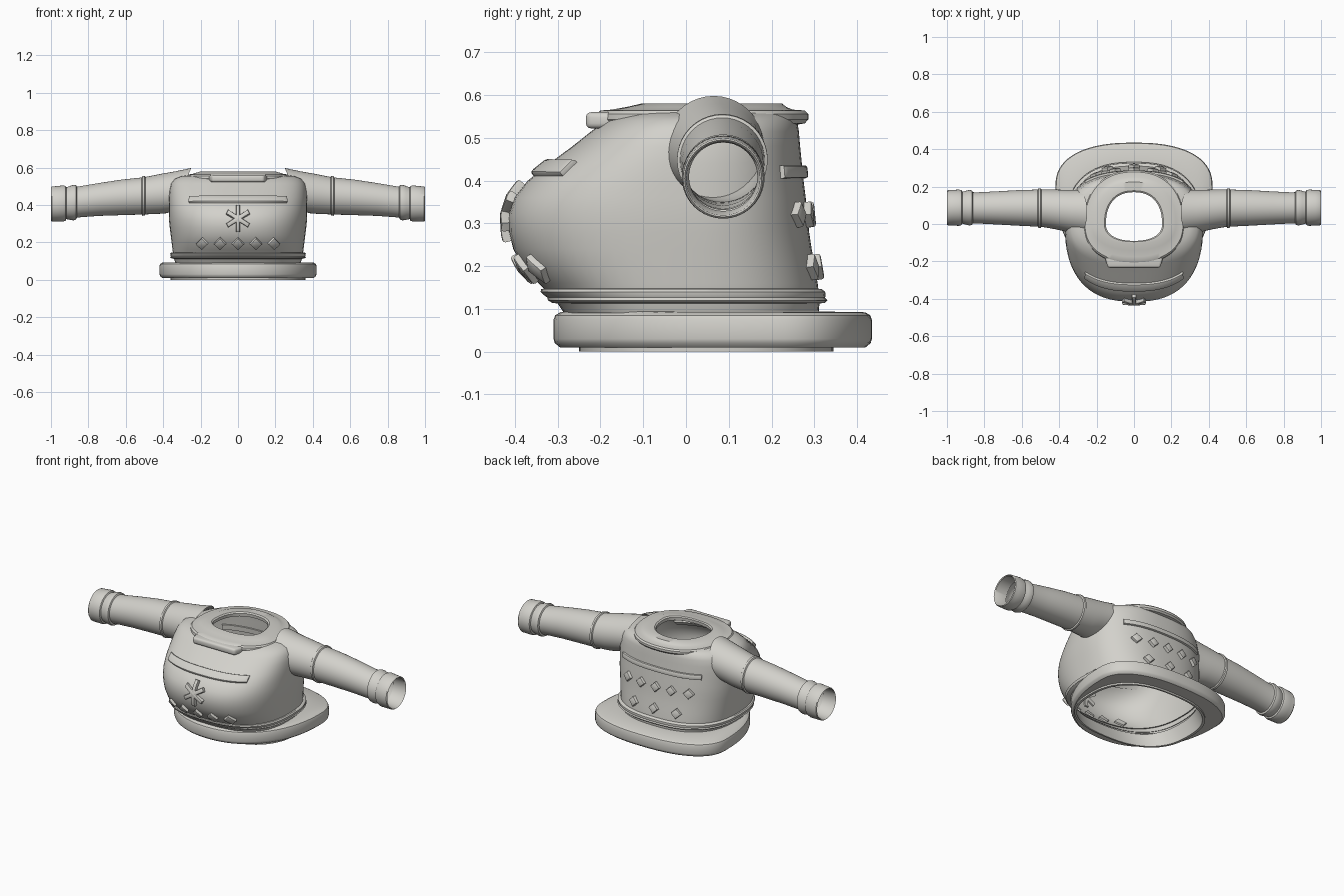
import bpy, bmesh
from math import cos, sin, pi, radians
from mathutils import Vector

cube = bpy.data.objects.get("Cube")
if cube:
    bpy.data.objects.remove(cube)

fabric = bpy.data.materials.new("pale_grey_fabric")
fabric.use_nodes = True
fabric.diffuse_color = (0.65, 0.64, 0.6, 1)
fabric.node_tree.nodes["Principled BSDF"].inputs["Base Color"].default_value = fabric.diffuse_color

SIDES = 72
CURVE = 2.5  # squareness of the torso outline

# Torso rows: height, half width, front reach, back reach
TORSO = [
    (0.09, 0.335, 0.285, 0.31), (0.12, 0.345, 0.305, 0.313), (0.16, 0.35, 0.345, 0.308),
    (0.20, 0.355, 0.383, 0.301), (0.24, 0.36, 0.404, 0.294), (0.28, 0.365, 0.414, 0.288),
    (0.32, 0.369, 0.415, 0.284), (0.36, 0.37, 0.402, 0.28), (0.40, 0.37, 0.37, 0.275),
    (0.44, 0.37, 0.32, 0.271), (0.48, 0.366, 0.266, 0.267), (0.515, 0.358, 0.222, 0.264),
    (0.54, 0.338, 0.19, 0.26), (0.555, 0.3, 0.15, 0.25), (0.562, 0.24, 0.12, 0.23),
]


def finish(name, bm, angle=35):
    bmesh.ops.recalc_face_normals(bm, faces=bm.faces)
    mesh = bpy.data.meshes.new(name)
    bm.to_mesh(mesh)
    bm.free()
    mesh.materials.append(fabric)
    obj = bpy.data.objects.new(name, mesh)
    bpy.context.collection.objects.link(obj)
    bpy.ops.object.select_all(action='DESELECT')
    obj.select_set(True)
    bpy.context.view_layer.objects.active = obj
    bpy.ops.object.shade_smooth_by_angle(angle=radians(angle))
    return obj


def loft(name, rings, closed=False, angle=35):
    """Skin a list of equal point rings."""
    bm = bmesh.new()
    rows = [[bm.verts.new(p) for p in ring] for ring in rings]
    pairs = list(zip(rows, rows[1:]))
    if closed:
        pairs.append((rows[-1], rows[0]))
    for a, b in pairs:
        for i in range(len(a)):
            j = (i + 1) % len(a)
            bm.faces.new((a[i], a[j], b[j], b[i]))
    return finish(name, bm, angle)


def oval(z, width, front, back, cy=0.0, n_front=CURVE, n_back=CURVE):
    """Horizontal rounded outline with separate front and back reach."""
    pts = []
    for i in range(SIDES):
        c, s = cos(2 * pi * i / SIDES), sin(2 * pi * i / SIDES)
        n, reach = (n_back, back) if s >= 0 else (n_front, front)
        x = width * abs(c) ** (2 / n) * (1 if c >= 0 else -1)
        y = reach * abs(s) ** (2 / n) * (1 if s >= 0 else -1)
        pts.append((x, cy + y, z))
    return pts


def torso_size(z):
    for a, b in zip(TORSO, TORSO[1:]):
        if z <= b[0]:
            t = max(0, (z - a[0]) / (b[0] - a[0]))
            return [p + (q - p) * t for p, q in zip(a[1:], b[1:])]
    return TORSO[-1][1:]


def on_torso(x, z, depth, side):
    """Point at a given height above the torso; side is -1 front, 1 back."""
    def reach(x, z):
        w, f, b = torso_size(z)
        return (f if side < 0 else b) * max(0, 1 - abs(x / w) ** CURVE) ** (1 / CURVE)
    h = 0.015
    slope_x = (reach(x + h, z) - reach(x - h, z)) / (2 * h)
    slope_z = (reach(x, z + h) - reach(x, z - h)) / (2 * h)
    normal = Vector((-slope_x, side, -slope_z)).normalized()
    return Vector((x, side * reach(x, z), z)) + normal * depth


def patch(name, x, z, half_w, half_h, turn, side, raise_by, cuts):
    """Bevelled raised patch wrapped onto the torso."""
    bm = bmesh.new()
    bmesh.ops.create_grid(bm, x_segments=cuts, y_segments=2, size=1)
    rim = [e for e in bm.edges if e.is_boundary]
    top = bmesh.ops.extrude_face_region(bm, geom=bm.faces[:])["geom"]
    top_verts = {v for v in top if isinstance(v, bmesh.types.BMVert)}
    for v in bm.verts:
        v.co = (v.co.x * half_w, v.co.y * half_h, raise_by if v in top_verts else -0.008)
    bm.normal_update()
    lip = [e for e in bm.edges if all(v in top_verts for v in e.verts)
           and any(abs(f.normal.z) < 0.5 for f in e.link_faces)]
    bmesh.ops.bevel(bm, geom=lip, offset=0.006, segments=2, profile=0.5, affect='EDGES')
    c, s = cos(turn), sin(turn)
    for v in bm.verts:
        u, w, d = v.co
        v.co = on_torso(x + u * c - w * s, z + u * s + w * c, d, side)
    return finish(name, bm, 40)


# Torso shell, open at the hem and neck
loft("torso", [oval(*row) for row in TORSO])

# Belt with a shallow groove
belt = []
for z, off in [(0.112, -0.004), (0.114, 0.012), (0.12, 0.018), (0.126, 0.013),
               (0.132, 0.015), (0.14, 0.015), (0.146, 0.008), (0.148, -0.006)]:
    belt.append(oval(z, *[v + off for v in torso_size(z)]))
loft("belt", belt)

# Flared hem, deepest at the back
hem = []
for z, inset in [(0.01, 0.015), (0.02, 0.003), (0.03, 0), (0.074, 0), (0.085, 0.004), (0.092, 0.016)]:
    hem.append(oval(z, 0.42 - inset, 0.51 - inset, 0.235 - inset, 0.2, 2.2, 2.4))
hem += [oval(0.094, 0.33, 0.28, 0.305), oval(0, 0.345, 0.29, 0.285, 0.05),
        oval(0, 0.36, 0.3, 0.295, 0.05), oval(0.01, 0.36, 0.3, 0.295, 0.05)]
loft("hem", hem, closed=True)

# Rolled collar around the neck hole
collar = [(0.53, 0.25, 0.185, 0.255), (0.534, 0.262, 0.207, 0.278), (0.543, 0.268, 0.213, 0.286),
          (0.556, 0.268, 0.21, 0.286), (0.564, 0.262, 0.2, 0.278), (0.566, 0.245, 0.175, 0.25),
          (0.572, 0.225, 0.14, 0.235), (0.58, 0.2, 0.105, 0.225), (0.58, 0.158, 0.095, 0.178),
          (0.574, 0.15, 0.09, 0.17), (0.555, 0.152, 0.092, 0.172)]
loft("collar", [oval(*row, 0, 2.3, 2.3) for row in collar])

# Tab at the front of the collar
bm = bmesh.new()
bmesh.ops.create_cube(bm, size=1)
for v in bm.verts:
    wide = 0.14 if v.co.y < 0 else 0.16
    v.co = (wide * 2 * v.co.x, -0.2 + v.co.y * 0.068, 0.541 + v.co.z * 0.038)
bmesh.ops.bevel(bm, geom=bm.edges[:], offset=0.012, segments=3, profile=0.5, affect='EDGES')
finish("collar_tab", bm)

# Sleeves: along x, centre y, centre z, radius, lean of the shoulder opening
SLEEVE = [
    (0.30, 0.065, 0.481, 0.117, 0.05), (0.36, 0.07, 0.468, 0.112, 0.025),
    (0.42, 0.078, 0.459, 0.106, 0), (0.495, 0.085, 0.45, 0.1, 0),
    (0.499, 0.085, 0.45, 0.106, 0), (0.511, 0.085, 0.448, 0.106, 0),
    (0.515, 0.085, 0.448, 0.099, 0), (0.62, 0.086, 0.441, 0.095, 0),
    (0.74, 0.086, 0.43, 0.088, 0), (0.84, 0.086, 0.418, 0.083, 0),
    (0.862, 0.087, 0.415, 0.083, 0), (0.866, 0.087, 0.414, 0.092, 0),
    (0.88, 0.087, 0.413, 0.095, 0), (0.9, 0.087, 0.411, 0.09, 0),
    (0.918, 0.087, 0.41, 0.085, 0), (0.922, 0.087, 0.409, 0.093, 0),
    (0.935, 0.087, 0.408, 0.097, 0), (0.97, 0.087, 0.406, 0.095, 0),
    (0.995, 0.087, 0.405, 0.094, 0), (1.0, 0.087, 0.405, 0.09, 0),
    (0.995, 0.087, 0.405, 0.086, 0), (0.92, 0.087, 0.409, 0.08, 0),
]
for label, side in (("left", 1), ("right", -1)):
    rings = []
    for x, cy, cz, r, lean in SLEEVE:
        angles = [2 * pi * i / 40 for i in range(40)]
        rings.append([(side * (x - lean * sin(a)), cy + r * cos(a), cz + r * sin(a)) for a in angles])
    loft(label + "_sleeve", rings)

# Chest and back bands
patch("chest_band", 0, 0.427, 0.26, 0.016, 0, -1, 0.013, 32)
patch("back_band", 0, 0.42, 0.26, 0.015, 0, 1, 0.012, 32)

# Six-armed chest emblem
for i in range(3):
    patch(f"emblem_bar_{i}", 0, 0.325, 0.066, 0.011, pi / 2 + i * pi / 3, -1, 0.02, 8)

# Diamond studs on the belly and back
for i in range(5):
    patch(f"belly_diamond_{i}", (i - 2) * 0.095, 0.197, 0.022, 0.022, pi / 4, -1, 0.016, 2)
    patch(f"upper_back_diamond_{i}", (i - 2) * 0.1, 0.32, 0.021, 0.021, pi / 4, 1, 0.018, 2)
for i in range(3):
    patch(f"lower_back_diamond_{i}", (i - 1) * 0.14, 0.197, 0.021, 0.021, pi / 4, 1, 0.018, 2)
